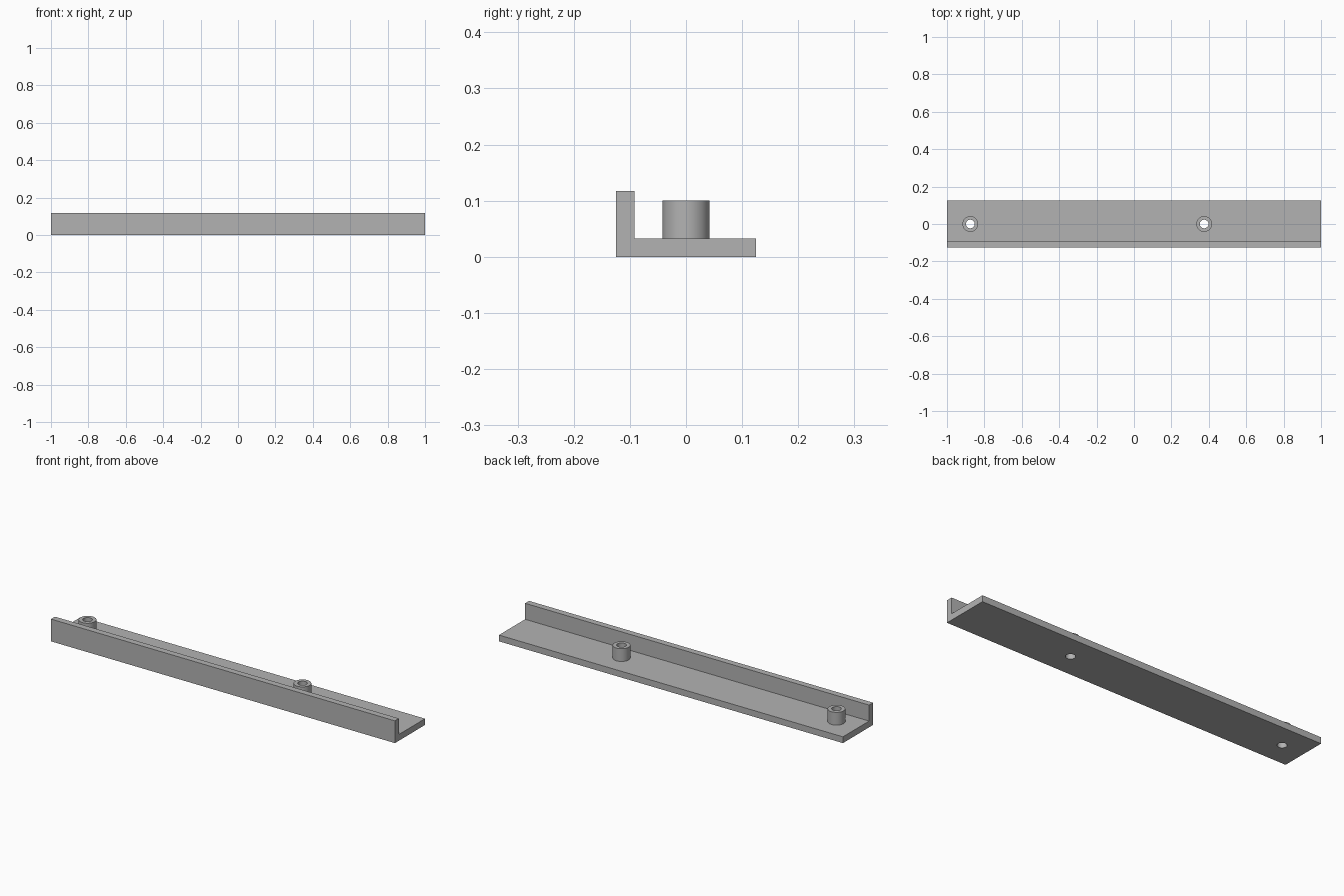
import bpy, bmesh, math
from mathutils import Vector

cube = bpy.data.objects.get("Cube")
if cube:
    bpy.data.objects.remove(cube, do_unlink=True)

LENGTH, HALF_DEPTH = 2.0, 0.125
THICK, WALL_TOP, BOSS_TOP = 0.033, 0.117, 0.1
BOSS_R, HOLE_R, SIDES = 0.042, 0.023, 64
BOSS_X = {"left_boss": 0.375, "right_boss": -0.875}

grey = bpy.data.materials.new("plain_grey")
grey.use_nodes = True
colour = (0.45, 0.45, 0.45, 1)
grey.diffuse_color = colour
grey.node_tree.nodes["Principled BSDF"].inputs["Base Color"].default_value = colour


def make_object(name, bm):
    bmesh.ops.recalc_face_normals(bm, faces=bm.faces)
    mesh = bpy.data.meshes.new(name)
    bm.to_mesh(mesh)
    bm.free()
    mesh.materials.append(grey)
    obj = bpy.data.objects.new(name, mesh)
    bpy.context.collection.objects.link(obj)
    return obj


def activate(obj):
    bpy.ops.object.select_all(action='DESELECT')
    obj.select_set(True)
    bpy.context.view_layer.objects.active = obj


# L-shaped rail: profile swept along x
bm = bmesh.new()
inner_y = THICK - HALF_DEPTH
profile = [(-HALF_DEPTH, 0), (HALF_DEPTH, 0), (HALF_DEPTH, THICK),
           (inner_y, THICK), (inner_y, WALL_TOP), (-HALF_DEPTH, WALL_TOP)]
end = bm.faces.new([bm.verts.new((-LENGTH / 2, y, z)) for y, z in profile])
swept = bmesh.ops.extrude_face_region(bm, geom=[end], use_keep_orig=True)
bmesh.ops.translate(bm, vec=(LENGTH, 0, 0),
                    verts=[v for v in swept["geom"] if isinstance(v, bmesh.types.BMVert)])
rail = make_object("angle_rail", bm)


# Hollow boss: rectangular section spun around its axis
def make_boss(name, x):
    bm = bmesh.new()
    section = [(HOLE_R, THICK), (BOSS_R, THICK), (BOSS_R, BOSS_TOP), (HOLE_R, BOSS_TOP)]
    verts = [bm.verts.new((r, 0, z)) for r, z in section]
    edges = [bm.edges.new((verts[i], verts[(i + 1) % 4])) for i in range(4)]
    bmesh.ops.spin(bm, geom=verts + edges, cent=(0, 0, 0), axis=(0, 0, 1),
                   angle=math.tau, steps=SIDES, use_merge=True)
    bmesh.ops.remove_doubles(bm, verts=bm.verts, dist=0.0001)
    boss = make_object(name, bm)
    boss.location.x = x
    activate(boss)
    bpy.ops.object.shade_smooth_by_angle(angle=math.radians(30))


# Screw holes continuing through the rail base
def drill(x):
    bm = bmesh.new()
    bmesh.ops.create_cone(bm, cap_ends=True, segments=SIDES, radius1=HOLE_R,
                          radius2=HOLE_R, depth=THICK * 4)
    bmesh.ops.translate(bm, vec=Vector((x, 0, 0)), verts=bm.verts)
    cutter = make_object("hole_cutter", bm)
    cutter.hide_render = True
    cut = rail.modifiers.new("hole", 'BOOLEAN')
    cut.operation, cut.solver, cut.object = 'DIFFERENCE', 'EXACT', cutter
    activate(rail)
    bpy.ops.object.modifier_apply(modifier=cut.name)
    bpy.data.objects.remove(cutter, do_unlink=True)


for name, x in BOSS_X.items():
    make_boss(name, x)
    drill(x)

activate(rail)
bpy.ops.object.shade_smooth_by_angle(angle=math.radians(30))
